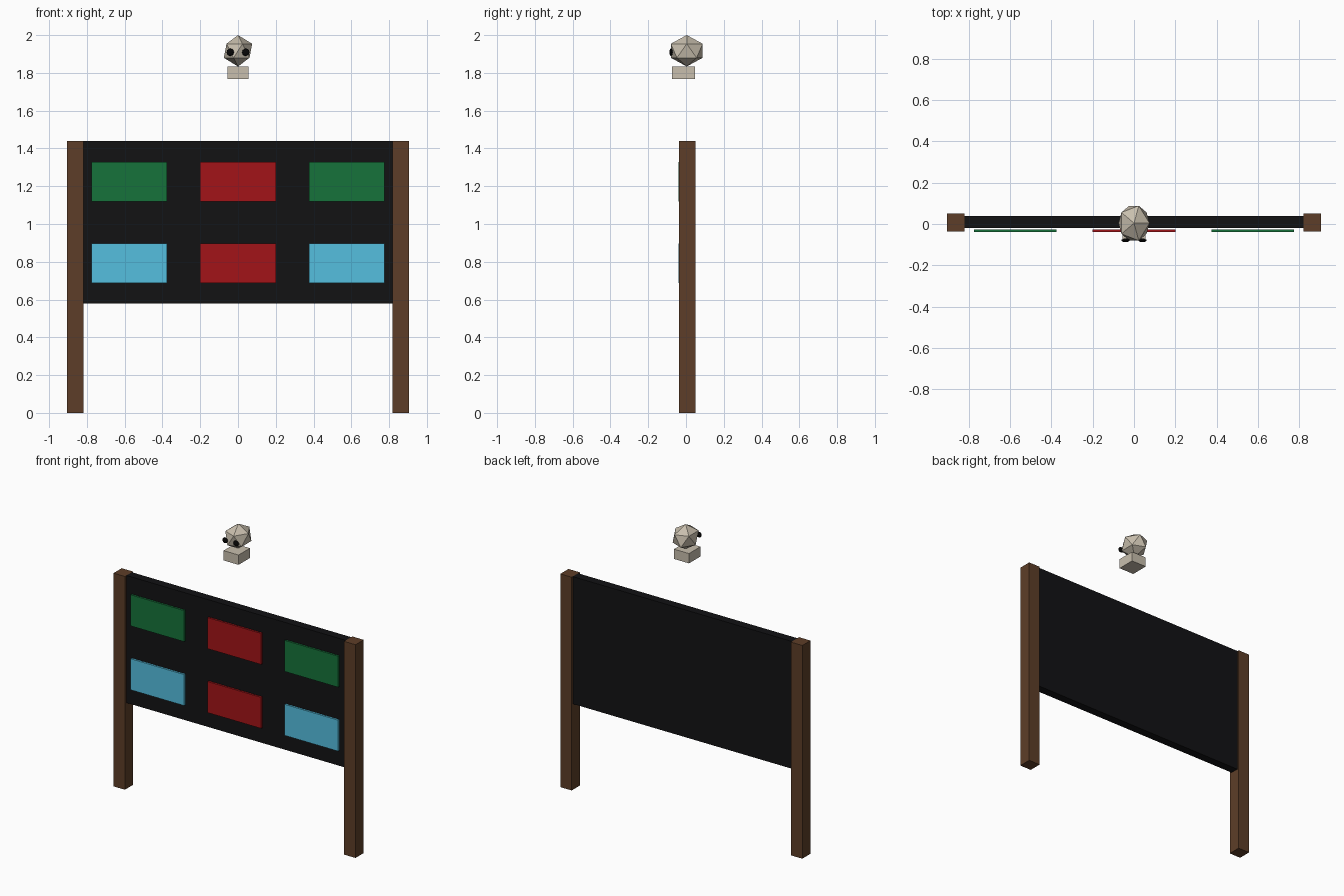
import bpy

if "Cube" in bpy.data.objects:
    bpy.data.objects.remove(bpy.data.objects["Cube"])


def material(name, rgb):
    m = bpy.data.materials.new(name)
    m.diffuse_color = (*rgb, 1)
    m.use_nodes = True
    m.node_tree.nodes["Principled BSDF"].inputs["Base Color"].default_value = m.diffuse_color
    return m


WOOD = material("wood", (0.11, 0.048, 0.021))
BLACK = material("black", (0.006, 0.006, 0.007))
GREEN = material("green", (0.008, 0.17, 0.043))
RED = material("red", (0.36, 0.007, 0.009))
BLUE = material("blue", (0.09, 0.52, 0.74))
STONE = material("stone", (0.58, 0.52, 0.42))
EYE = material("eye_black", (0.002, 0.002, 0.002))


def finish(name, mat):
    ob = bpy.context.object
    ob.name = name
    ob.data.materials.append(mat)
    bpy.ops.object.transform_apply(location=False, rotation=True, scale=True)
    return ob


def box(name, x, y, z, mat):
    """Box from (min, max) pairs on each axis."""
    axes = (x, y, z)
    bpy.ops.mesh.primitive_cube_add(size=1, location=[(a + b) / 2 for a, b in axes])
    bpy.context.object.scale = [b - a for a, b in axes]
    return finish(name, mat)


# Posts
for side, x in (("left", (-0.904, -0.819)), ("right", (0.819, 0.904))):
    box(side + "_post", x, (-0.037, 0.05), (0, 1.44), WOOD)

# Backing board
box("board", (-0.82, 0.82), (-0.019, 0.038), (0.58, 1.44), BLACK)

# Coloured plates, two rows of three, slightly in front of the board
rows = {"upper": ((1.119, 1.329), (GREEN, RED, GREEN)),
        "lower": ((0.687, 0.897), (BLUE, RED, BLUE))}
for row, (z, mats) in rows.items():
    for i, (cx, mat) in enumerate(zip((-0.575, 0, 0.575), mats)):
        box(f"{row}_plate_{i + 1}", (cx - 0.2, cx + 0.2), (-0.039, -0.026), z, mat)

# Floating neck block
box("neck", (-0.056, 0.056), (-0.074, 0.048), (1.767, 1.833), STONE)

# Faceted head
bpy.ops.mesh.primitive_ico_sphere_add(subdivisions=1, radius=1, location=(0, 0.004, 1.917))
bpy.context.object.scale = (0.084, 0.099, 0.083)
finish("head", STONE)

# Flattened eyes
for side, x in (("left", -0.041), ("right", 0.041)):
    bpy.ops.mesh.primitive_ico_sphere_add(subdivisions=2, radius=1, location=(x, -0.079, 1.909))
    bpy.context.object.scale = (0.02, 0.009, 0.02)
    finish(side + "_eye", EYE)
